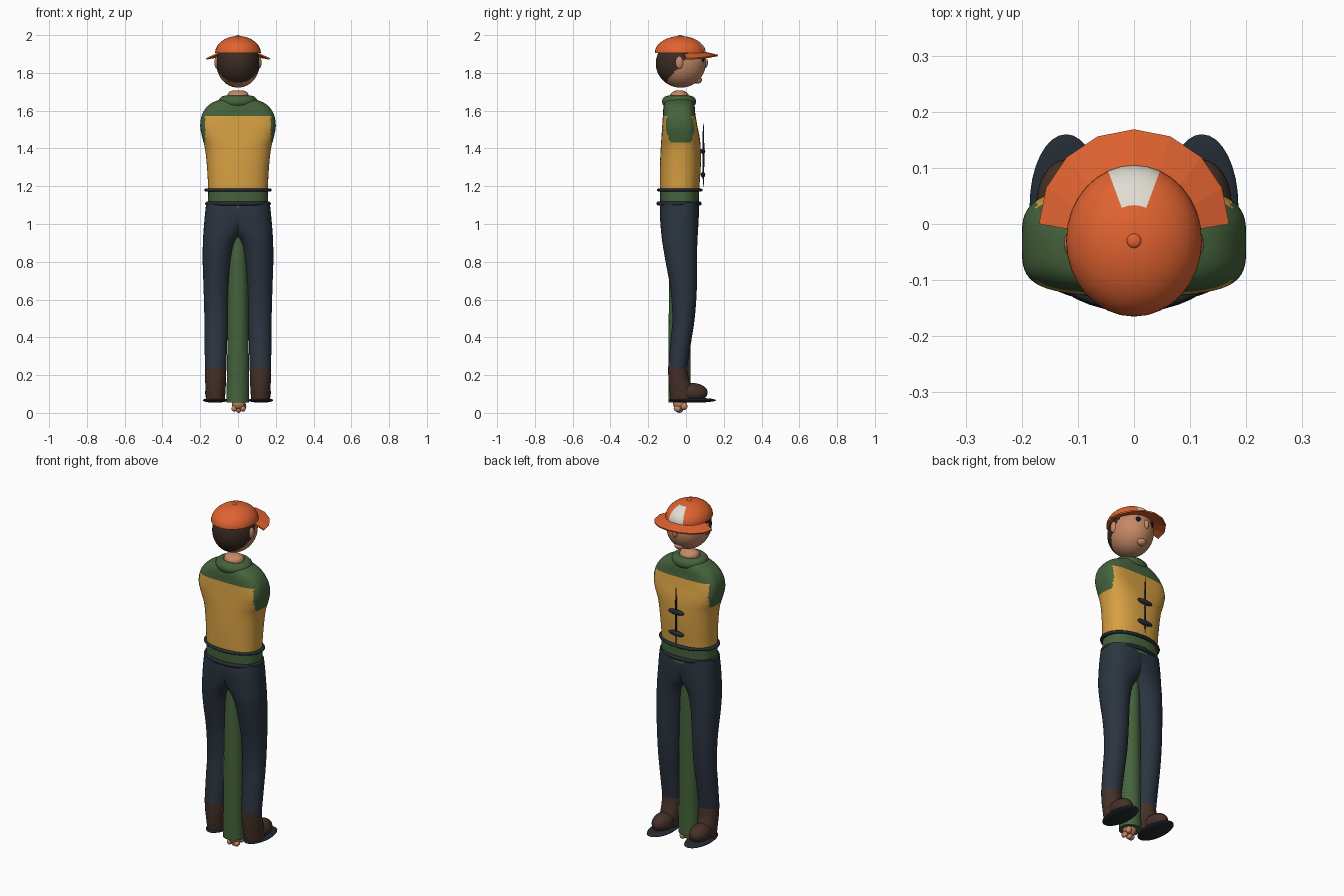
import bpy, bmesh, math
from mathutils import Vector

if "Cube" in bpy.data.objects:
    bpy.data.objects.remove(bpy.data.objects["Cube"])


def mat(name, r, g, b):
    m = bpy.data.materials.new(name)
    m.diffuse_color = (r, g, b, 1)
    m.use_nodes = True
    m.node_tree.nodes["Principled BSDF"].inputs["Base Color"].default_value = m.diffuse_color
    return m


ORANGE = mat("cap orange", 0.75, 0.125, 0.03)
YELLOW = mat("vest yellow", 0.68, 0.35, 0.055)
GREEN = mat("shirt green", 0.06, 0.125, 0.045)
NAVY = mat("trouser navy", 0.024, 0.035, 0.052)
DARK = mat("trim dark navy", 0.017, 0.024, 0.034)
BOOT = mat("boot brown", 0.06, 0.03, 0.021)
HAIR = mat("hair brown", 0.042, 0.023, 0.016)
SKIN = mat("skin", 0.55, 0.25, 0.13)
WHITE = mat("panel white", 0.75, 0.72, 0.65)
EYE = mat("eye black", 0.008, 0.008, 0.01)


def finish(name, bm, mats, rule=None, smooth=True):
    bmesh.ops.recalc_face_normals(bm, faces=bm.faces)
    for f in bm.faces:
        f.smooth = smooth
        if rule:
            f.material_index = rule(f.calc_center_median())
    me = bpy.data.meshes.new(name)
    bm.to_mesh(me)
    bm.free()
    for m in mats:
        me.materials.append(m)
    ob = bpy.data.objects.new(name, me)
    bpy.context.collection.objects.link(ob)
    return ob


def ball(name, c, r, mats, rule=None, seg=32, rings=20):
    bm = bmesh.new()
    bmesh.ops.create_uvsphere(bm, u_segments=seg, v_segments=rings, radius=1)
    for v in bm.verts:
        v.co = Vector([c[i] + v.co[i] * r[i] for i in range(3)])
    return finish(name, bm, mats, rule)


def ring(name, c, rx, ry, minor_r, minor_z, m):
    """Elliptical torus."""
    bm = bmesh.new()
    n, k = 40, 12
    vs = [[bm.verts.new((c[0] + (rx + minor_r * math.cos(b)) * math.cos(a),
                         c[1] + (ry + minor_r * math.cos(b)) * math.sin(a),
                         c[2] + minor_z * math.sin(b)))
           for b in [2 * math.pi * j / k for j in range(k)]]
          for a in [2 * math.pi * i / n for i in range(n)]]
    for i in range(n):
        for j in range(k):
            bm.faces.new((vs[i][j], vs[(i + 1) % n][j],
                          vs[(i + 1) % n][(j + 1) % k], vs[i][(j + 1) % k]))
    return finish(name, bm, [m])


def loft(name, secs, mats, rule=None, side=1, n=40, sub=6):
    """Loft superellipse sections (z, x0, x1, y0, y1, exponent), smoothly interpolated."""
    rows = []
    for i in range(len(secs) - 1):
        p = [secs[max(0, min(len(secs) - 1, i + d))] for d in (-1, 0, 1, 2)]
        for s in range(sub):
            t = s / sub
            rows.append([0.5 * (2 * b + (c - a) * t + (2 * a - 5 * b + 4 * c - d) * t * t
                                + (3 * b - a - 3 * c + d) * t ** 3)
                         for a, b, c, d in zip(*p)])
    rows.append(secs[-1])
    bm = bmesh.new()
    vs = []
    for z, x0, x1, y0, y1, e in rows:
        loop = []
        for k in range(n):
            a = 2 * math.pi * k / n
            c, s = math.cos(a), math.sin(a)
            x = (x0 + x1) / 2 + (x1 - x0) / 2 * math.copysign(abs(c) ** (2 / e), c)
            y = (y0 + y1) / 2 + (y1 - y0) / 2 * math.copysign(abs(s) ** (2 / e), s)
            loop.append(bm.verts.new((x * side, y, z)))
        vs.append(loop)
    for a, b in zip(vs, vs[1:]):
        for k in range(n):
            bm.faces.new((a[k], a[(k + 1) % n], b[(k + 1) % n], b[k]))
    bm.faces.new(vs[0])
    bm.faces.new(vs[-1])
    return finish(name, bm, mats, rule)


# Torso: yellow vest, green yoke, shoulders and hem
def torso_rule(c):
    if c.z > 1.57 or c.z < 1.172:
        return 1
    return 1 if abs(c.x) > 0.174 and c.z > 1.43 else 0


loft("torso", [
    (1.08, -.160, .160, -.135, .068, 2.4),
    (1.18, -.158, .158, -.138, .070, 2.4),
    (1.30, -.164, .164, -.138, .078, 2.4),
    (1.40, -.175, .175, -.134, .078, 2.6),
    (1.46, -.190, .190, -.130, .072, 3.2),
    (1.52, -.200, .200, -.126, .060, 3.8),
    (1.58, -.190, .190, -.122, .050, 3.6),
    (1.63, -.155, .155, -.118, .045, 2.8),
    (1.66, -.095, .095, -.105, .035, 2.2),
    (1.67, -.060, .060, -.080, .015, 2)], [YELLOW, GREEN], torso_rule, n=64)
ring("collar", (0, -.037, 1.648), .072, .060, .031, .031, GREEN)
loft("neck", [(1.62, -.058, .058, -.09, .02, 2), (1.68, -.056, .056, -.085, .015, 2),
              (1.70, -.045, .045, -.068, -.002, 2), (1.708, -.02, .02, -.05, -.02, 2)], [SKIN])

# Vest hem, belt, zip and buckles
ring("vest_hem", (0, -.033, 1.18), .166, .108, .013, .009, DARK)
ring("belt", (0, -.037, 1.108), .162, .108, .012, .011, DARK)
ball("zip", (0, .092, 1.365), (.005, .005, .17), [DARK], seg=12)
for z in (1.385, 1.26):
    ball("buckle", (0, .09, z), (.05, .012, .015), [DARK], seg=20, rings=12)

# Legs, boots and soles, mirrored
for s, tag in ((-1, "left"), (1, "right")):
    loft(tag + "_trouser_leg", [
        (1.115, -.10, .168, -.135, .066, 2.4),
        (1.05, -.09, .175, -.138, .068, 2.4),
        (.97, -.04, .182, -.133, .064, 2.3),
        (.90, .012, .186, -.125, .060, 2.2),
        (.80, .034, .187, -.108, .058, 2.1),
        (.65, .046, .182, -.082, .057, 2),
        (.50, .051, .178, -.072, .046, 2),
        (.38, .057, .177, -.082, .028, 2),
        (.235, .062, .175, -.095, .006, 2)], [NAVY], side=s)
    loft(tag + "_boot_shaft", [
        (.24, .062, .175, -.095, .006, 2), (.18, .063, .174, -.093, .016, 2),
        (.12, .066, .172, -.088, .04, 2), (.065, .07, .17, -.08, .05, 2)], [BOOT], side=s)
    ball(tag + "_boot_toe", (s * .121, .035, .108), (.053, .08, .05), [BOOT])
    ball(tag + "_sole", (s * .121, .033, .067), (.065, .127, .013), [DARK])

# Sleeve hanging between the legs, with the hand at its end
loft("sleeve", [(1.05, -.04, .04, -.08, .02, 2), (.65, -.054, .054, -.09, .023, 2),
                (.3, -.057, .057, -.092, .024, 2), (.055, -.062, .059, -.092, .025, 2)], [GREEN])
ball("palm", (.003, -.033, .05), (.036, .036, .034), [SKIN])
for i, x in enumerate((-.02, .003, .026)):
    ball("finger", (x, -.045 + .01 * (i % 2), .022 - .006 * (i % 2)),
         (.014, .02, .016), [SKIN], seg=16, rings=10)
ball("thumb", (.028, -.01, .035), (.016, .018, .02), [SKIN], seg=16, rings=10)


# Head with hair over the back
def hair_rule(c):
    return 1 if c.y < .012 and c.z > 1.745 + max(0, c.y + .11) * 1.2 else 0


ball("head", (0, -.028, 1.85), (.115, .132, .128), [SKIN, HAIR], hair_rule, 64, 48)
ball("nose", (0, .1, 1.853), (.015, .016, .027), [SKIN], seg=20)
ball("chin", (0, .06, 1.763), (.028, .025, .02), [SKIN], seg=20)
for s in (-1, 1):
    ball("ear", (s * .112, -.035, 1.855), (.013, .021, .033), [SKIN], seg=20)
    ball("eye", (s * .042, .088, 1.872), (.017, .009, .017), [EYE], seg=20)


# Cap dome with white front panel
def panel_rule(c):
    x, y = c.x / .12, (c.y + .03) / .135
    a = math.degrees(math.atan2(x, y))
    return 1 if abs(a) < 23 and math.hypot(x, y) > .5 and c.z > 1.907 else 0


bm = bmesh.new()
bmesh.ops.create_uvsphere(bm, u_segments=32, v_segments=32, radius=1)
bmesh.ops.delete(bm, geom=[v for v in bm.verts if v.co.z < -.01], context='VERTS')
bmesh.ops.holes_fill(bm, edges=[e for e in bm.edges if e.is_boundary], sides=0)
for v in bm.verts:
    v.co = Vector((v.co.x * .121, -.03 + v.co.y * .135, 1.905 + v.co.z * .09))
cap = finish("cap_dome", bm, [ORANGE, WHITE], panel_rule)
ball("cap_button", (0, -.03, 1.994), (.013, .013, .006), [ORANGE], seg=16, rings=10)

# Cap brim: a sloping fan, lower at the sides
bm = bmesh.new()
rows = []
for i in range(9):
    a = math.pi * i / 8
    c, s = math.cos(a), math.sin(a)
    rows.append((bm.verts.new((.112 * c, -.01 + .11 * s, 1.908 - .008 * abs(c))),
                 bm.verts.new((.168 * c, .168 * s, 1.892 - .018 * c * c))))
for a, b in zip(rows, rows[1:]):
    bm.faces.new((a[0], a[1], b[1], b[0]))
brim = finish("cap_brim", bm, [ORANGE], smooth=False)
sol = brim.modifiers.new("thickness", 'SOLIDIFY')
sol.thickness = .008
sol.offset = 0

# Keep the hard edges of the smooth parts sharp
for ob in bpy.context.collection.objects:
    ob.select_set(ob.name != "cap_brim")
bpy.context.view_layer.objects.active = cap
bpy.ops.object.shade_smooth_by_angle(angle=math.radians(50))
